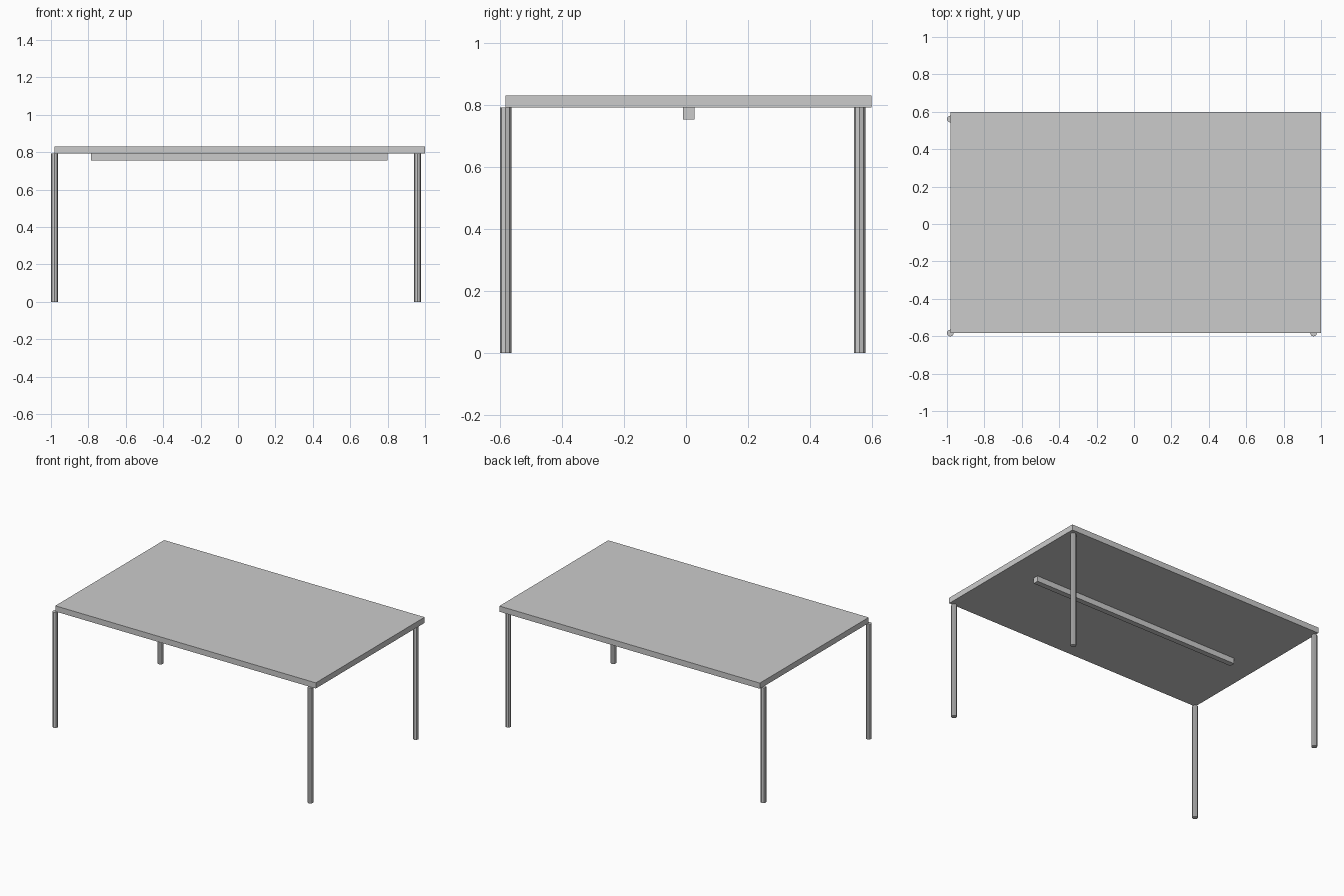
import bpy

default = bpy.data.objects.get("Cube")
if default:
    bpy.data.objects.remove(default, do_unlink=True)

# Single plain grey for the whole table
grey = bpy.data.materials.new("light grey")
grey.use_nodes = True
colour = (0.6, 0.6, 0.6, 1)
grey.diffuse_color = colour
grey.node_tree.nodes["Principled BSDF"].inputs["Base Color"].default_value = colour


def finish(name):
    obj = bpy.context.object
    obj.name = name
    obj.data.materials.append(grey)
    return obj


def box(name, low, high):
    centre = [(a + b) / 2 for a, b in zip(low, high)]
    bpy.ops.mesh.primitive_cube_add(size=1, location=centre)
    obj = finish(name)
    obj.scale = [b - a for a, b in zip(low, high)]
    bpy.ops.object.transform_apply(location=False, rotation=False, scale=True)
    return obj


UNDERSIDE = 0.793
LEG_RADIUS = 0.0185

# Tabletop slab and the brace beneath it
box("tabletop", (-0.982, -0.583, UNDERSIDE), (1, 0.6, 0.832))
box("under_brace", (-0.785, -0.01, 0.755), (0.8, 0.027, UNDERSIDE))

# Four slim eight-sided legs
for side, x in (("right", -0.982), ("left", 0.96)):
    for end, y in (("front", -0.583), ("back", 0.561)):
        bpy.ops.mesh.primitive_cylinder_add(
            vertices=8, radius=LEG_RADIUS, depth=UNDERSIDE,
            location=(x, y, UNDERSIDE / 2))
        finish(f"{end}_{side}_leg")
